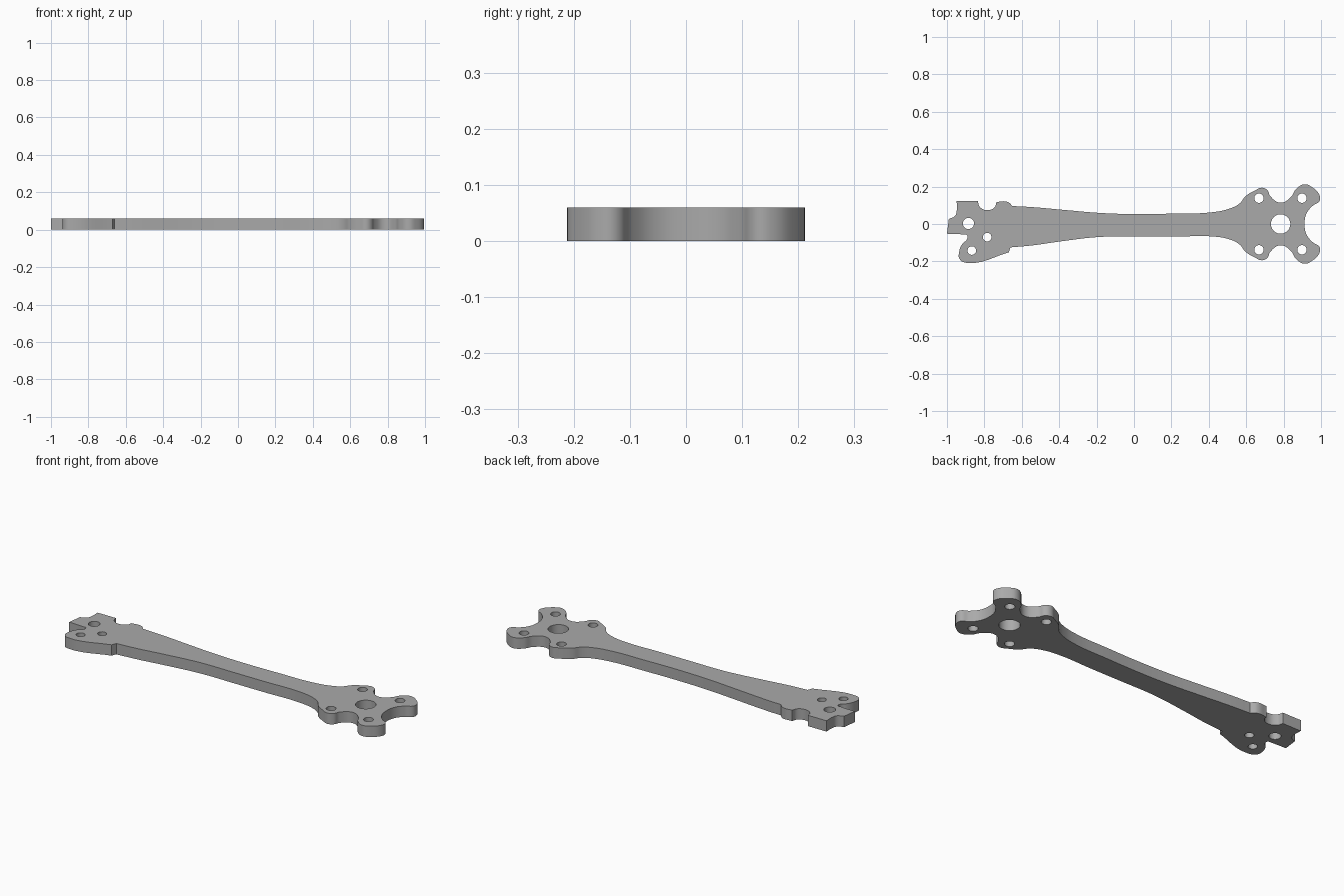
import bpy
import bmesh

THICK = 0.06

cube = bpy.data.objects.get("Cube")
if cube:
    bpy.data.objects.remove(cube, do_unlink=True)

# One flat grey material
grey = bpy.data.materials.new("plate_grey")
grey.use_nodes = True
grey.diffuse_color = (0.4, 0.4, 0.4, 1)
grey.node_tree.nodes["Principled BSDF"].inputs["Base Color"].default_value = (0.4, 0.4, 0.4, 1)

# Outline points: (x, y) is smooth, (x, y, "c") is a sharp corner
# Upper edge of the body clamp, with its round notch
clamp_top = [(-1, -.052, "c"), (-.99, .027, "c"), (-.957, .043), (-.948, .07), (-.948, .122, "c"),
             (-.835, .122, "c"), (-.825, .092), (-.785, .074), (-.745, .09), (-.735, .118, "c"),
             (-.675, .118), (-.65, .096, "c")]
# Slender arm, upper and lower edges
arm_top = [(-.54, .09), (-.36, .074), (-.18, .059), (.02, .053), (.22, .056), (.41, .062)]
arm_bottom = [(.41, -.066), (.22, -.068), (.02, -.068), (-.18, -.069), (-.4, -.094), (-.54, -.114)]
# Half of the motor mount, mirrored for the other half
mount = [(.51, .082), (.565, .11), (.595, .147), (.65, .181), (.684, .194), (.714, .18),
         (.728, .15), (.784, .114), (.84, .145), (.865, .185), (.91, .212), (.955, .195),
         (.993, .15), (.991, .122), (.955, .097), (.922, .055)]
mount_mirror = [(x, -y) for x, y in reversed(mount)]
# Lower ear of the body clamp, with the slit beside it
clamp_bottom = [(-.66, -.125, "c"), (-.67, -.152, "c"), (-.893, -.208), (-.932, -.188),
                (-.935, -.15), (-.917, -.105), (-.893, -.082), (-.892, -.06), (-.915, -.056)]
outline = clamp_top + arm_top + mount + [(.912, 0)] + mount_mirror + arm_bottom + clamp_bottom

curve = bpy.data.curves.new("arm_plate", "CURVE")
curve.dimensions = "2D"
curve.fill_mode = "BOTH"
curve.extrude = THICK / 2
curve.resolution_u = 6


def add_loop(points):
    spline = curve.splines.new("BEZIER")
    spline.bezier_points.add(len(points) - 1)
    spline.use_cyclic_u = True
    for bp, p in zip(spline.bezier_points, points):
        bp.co = (p[0], p[1], 0)
        bp.handle_left_type = bp.handle_right_type = "VECTOR" if len(p) > 2 else "AUTO"


def add_hole(x, y, r):
    add_loop([(x + r, y), (x, y + r), (x - r, y), (x, y - r)])


add_loop(outline)

# Motor shaft hole and its four screw holes
add_hole(.784, 0, .052)
for x in (.668, .898):
    for side in (-1, 1):
        add_hole(x, side * .138, .025)

# Body clamp screw holes
add_hole(-.885, .003, .03)
add_hole(-.785, -.07, .023)
add_hole(-.867, -.142, .023)

plate = bpy.data.objects.new("arm_plate", curve)
bpy.context.collection.objects.link(plate)
plate.location.z = THICK / 2
bpy.ops.object.select_all(action="DESELECT")
plate.select_set(True)
bpy.context.view_layer.objects.active = plate
bpy.ops.object.convert(target="MESH")
plate = bpy.context.object

# Weld the caps to the walls and tidy the flat faces
bm = bmesh.new()
bm.from_mesh(plate.data)
bmesh.ops.remove_doubles(bm, verts=bm.verts, dist=0.0002)
bmesh.ops.recalc_face_normals(bm, faces=bm.faces)
bm.to_mesh(plate.data)
bm.free()

plate.data.materials.clear()
plate.data.materials.append(grey)
bpy.ops.object.shade_smooth_by_angle()
